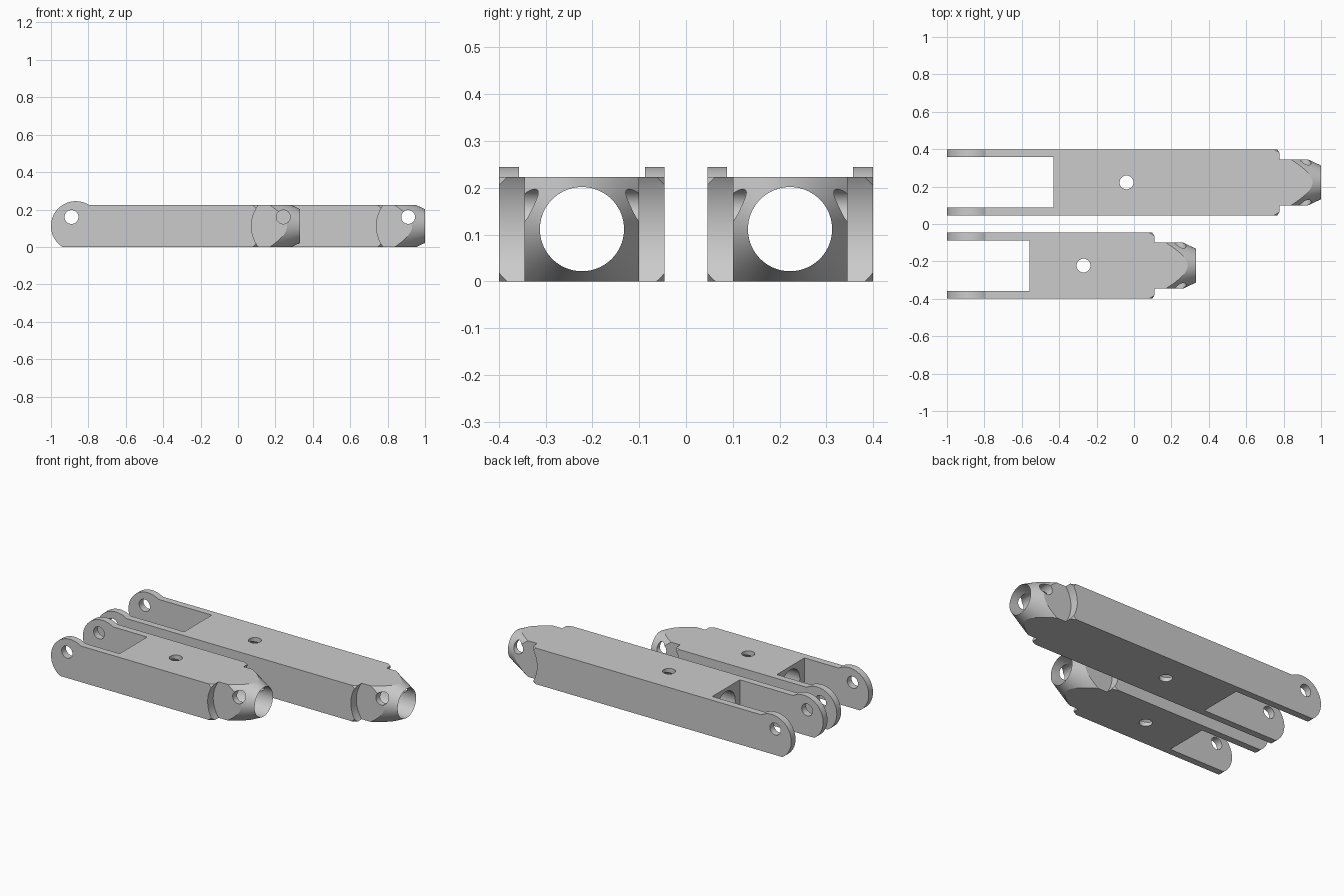
import bpy, bmesh, math
from mathutils import Matrix, Vector

if "Cube" in bpy.data.objects:
    bpy.data.objects.remove(bpy.data.objects["Cube"])

HEIGHT, HALF_WIDTH = 0.223, 0.177
TONGUE_HALF, ARM = 0.1225, 0.042
MID = HEIGHT / 2
PIN_R, BORE_R = 0.037, 0.09

steel = bpy.data.materials.new("plain grey")
steel.use_nodes = True
grey = (0.6, 0.6, 0.6, 1)
steel.diffuse_color = grey
steel.node_tree.nodes["Principled BSDF"].inputs["Base Color"].default_value = grey


def add_object(name, bm):
    bmesh.ops.recalc_face_normals(bm, faces=bm.faces)
    mesh = bpy.data.meshes.new(name)
    bm.to_mesh(mesh)
    bm.free()
    mesh.materials.append(steel)
    ob = bpy.data.objects.new(name, mesh)
    bpy.context.collection.objects.link(ob)
    return ob


def prism(name, outline, y0, y1):
    """Extrude an x-z outline along y."""
    bm = bmesh.new()
    face = bm.faces.new([bm.verts.new((x, y0, z)) for x, z in outline])
    new = bmesh.ops.extrude_face_region(bm, geom=[face])["geom"]
    bmesh.ops.translate(bm, vec=(0, y1 - y0, 0),
                        verts=[v for v in new if isinstance(v, bmesh.types.BMVert)])
    return add_object(name, bm)


def rod(name, start, end, r0, r1, sides=48):
    """Cylinder or cone between two points."""
    start, end = Vector(start), Vector(end)
    axis = end - start
    bm = bmesh.new()
    bmesh.ops.create_cone(bm, cap_ends=True, segments=sides, radius1=r0, radius2=r1,
                          depth=axis.length,
                          matrix=Matrix.Translation((start + end) / 2)
                          @ axis.to_track_quat('Z', 'Y').to_matrix().to_4x4())
    return add_object(name, bm)


def arc(cx, cz, r, a0, a1, steps):
    angles = [a0 + (a1 - a0) * i / steps for i in range(steps + 1)]
    return [(cx + r * math.cos(a), cz + r * math.sin(a)) for a in angles]


def carve(body, cutter, operation='DIFFERENCE'):
    mod = body.modifiers.new("cut", 'BOOLEAN')
    mod.operation, mod.solver, mod.object = operation, 'EXACT', cutter
    bpy.context.view_layer.objects.active = body
    bpy.ops.object.modifier_apply(modifier=mod.name)
    bpy.data.objects.remove(cutter)


def link(name, y, tip, gap_end, screw_x):
    # Side outline with the raised round knuckle at the fork end
    knuckle_r = 0.133
    a = math.asin(MID / knuckle_r)
    outline = arc(-1 + knuckle_r, MID, knuckle_r, a, 2 * math.pi - (math.pi - a), 48)
    outline += [(tip, 0), (tip, HEIGHT)]
    body = prism(name, outline, y - HALF_WIDTH, y + HALF_WIDTH)

    # Fork gap
    inner = HALF_WIDTH - ARM
    gap = [(-2, -1), (gap_end, -1), (gap_end, 1), (-2, 1)]
    carve(body, prism("gap_cutter", gap, y - inner, y + inner))

    # Hollow round shoulders either side of the tongue
    r = 0.187
    a = math.asin(0.13 / r)
    shoulder = arc(tip - 0.073, MID, r, math.pi - a, math.pi + a, 32)
    shoulder += [(tip + 0.2, MID - 0.13), (tip + 0.2, MID + 0.13)]
    for y0, y1 in ((TONGUE_HALF, 0.3), (-0.3, -TONGUE_HALF)):
        carve(body, prism("shoulder_cutter", shoulder, y + y0, y + y1))

    # Conical tip, meeting the bore in a thin rim
    slope = 0.47
    apex = tip + BORE_R / slope
    carve(body, rod("tip_cone", (apex - 3, y, MID), (apex, y, MID), 3 * slope, 0, 128),
          'INTERSECT')

    # Lengthwise bore, pin holes and screw hole
    carve(body, rod("bore", (gap_end - 0.1, y, MID), (tip + 0.1, y, MID),
                    BORE_R, BORE_R, 72))
    for x in (-0.89, tip - 0.09):
        carve(body, rod("pin_hole", (x, y - 0.3, 0.16), (x, y + 0.3, 0.16), PIN_R, PIN_R))
    carve(body, rod("screw_hole", (screw_x, y, -0.3), (screw_x, y, 0.5), PIN_R, PIN_R))

    bpy.ops.object.select_all(action='DESELECT')
    body.select_set(True)
    bpy.context.view_layer.objects.active = body
    bpy.ops.object.shade_smooth_by_angle(angle=math.radians(20))


link("long_link", 0.2225, 1.0, -0.43, -0.04)
link("short_link", -0.2225, 0.332, -0.56, -0.27)
